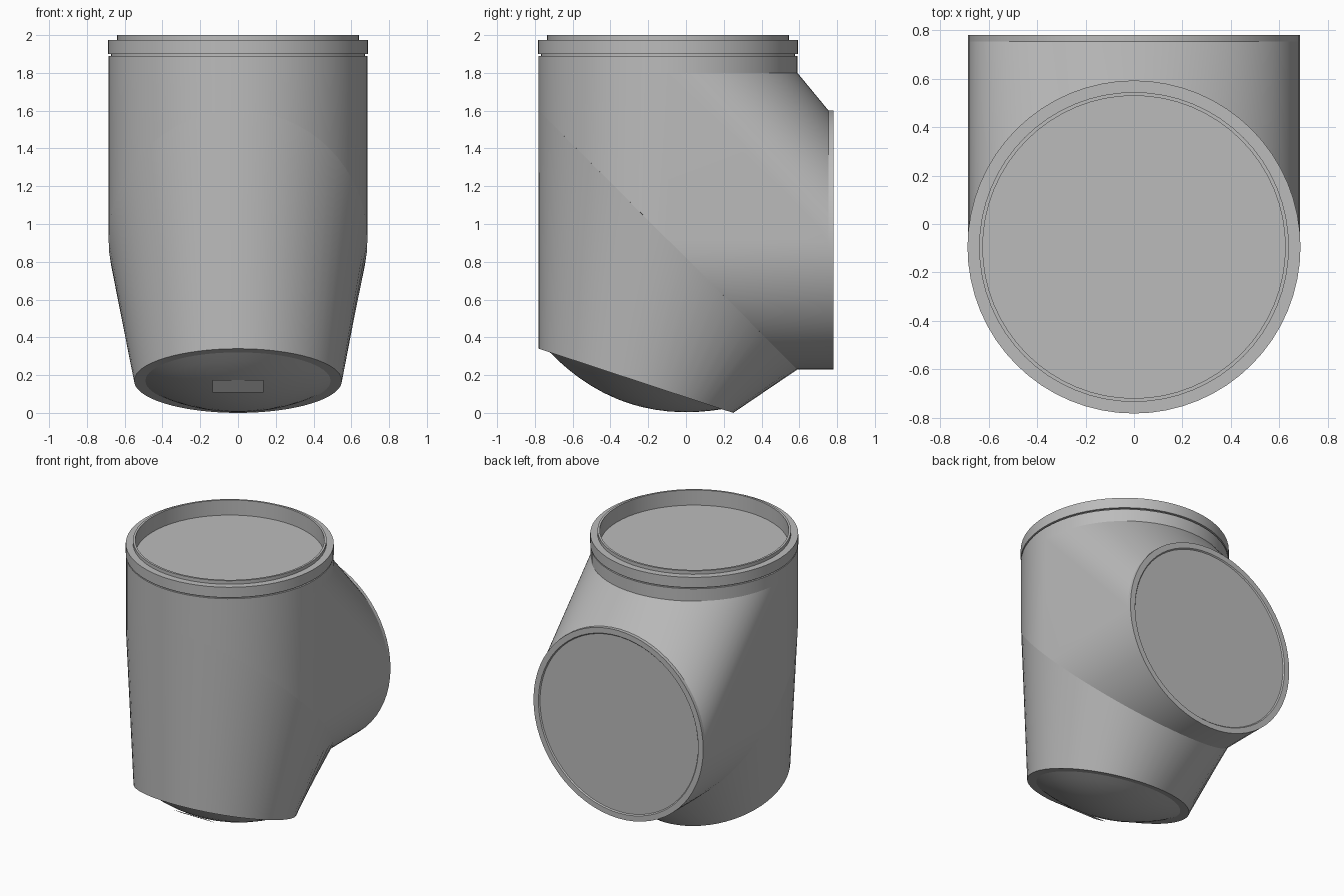
import bpy, bmesh, math
from mathutils import Vector

SEG = 64
R = 0.685            # pipe radius
CY, CZ = -0.095, 0.915   # axes of the upright and the side branch

if "Cube" in bpy.data.objects:
    bpy.data.objects.remove(bpy.data.objects["Cube"], do_unlink=True)


def material(name, rgb):
    m = bpy.data.materials.new(name)
    m.use_nodes = True
    m.diffuse_color = (*rgb, 1)
    m.node_tree.nodes["Principled BSDF"].inputs["Base Color"].default_value = (*rgb, 1)
    return m


GREY = material("grey", (0.5, 0.5, 0.5))
WHITE = material("white", (1, 1, 1))


def ellipse(centre, u, v):
    """Ring of points around centre with half axes u and v."""
    c, u, v = Vector(centre), Vector(u), Vector(v)
    steps = [2 * math.pi * i / SEG for i in range(SEG)]
    return [c + u * math.cos(t) + v * math.sin(t) for t in steps]


def finish(name, bm, mat=GREY):
    mesh = bpy.data.meshes.new(name)
    bm.to_mesh(mesh)
    bm.free()
    mesh.materials.append(mat)
    obj = bpy.data.objects.new(name, mesh)
    bpy.context.collection.objects.link(obj)
    bpy.ops.object.select_all(action='DESELECT')
    obj.select_set(True)
    bpy.context.view_layer.objects.active = obj
    bpy.ops.object.shade_smooth_by_angle(angle=math.radians(30))
    return obj


def loft(name, rings, cap=True):
    """Skin a row of rings; cap closes the last one."""
    bm = bmesh.new()
    rows = [[bm.verts.new(p) for p in ring] for ring in rings]
    for a, b in zip(rows, rows[1:]):
        for i in range(SEG):
            j = (i + 1) % SEG
            bm.faces.new((a[i], a[j], b[j], b[i]))
    if cap:
        bm.faces.new(rows[-1])
    return finish(name, bm)


def flat_ring(r, z):
    return ellipse((0, CY, z), (r, 0, 0), (0, r, 0))


def back_ring(r, y):
    return ellipse((0, y, CZ), (r, 0, 0), (0, 0, -r))


mitre = ellipse((0, CY, CZ), (R, 0, 0), (0, R, -R))

# Upper body: upright and side branch blended into one skin
bm = bmesh.new()
for p in flat_ring(R, 1.8) + back_ring(R, 0.755) + mitre:
    bm.verts.new(p)
hull = bmesh.ops.convex_hull(bm, input=bm.verts)
bmesh.ops.dissolve_limit(bm, angle_limit=0.002, verts=bm.verts, edges=bm.edges)
finish("upper_body", bm)

# Neck, groove, collar and recessed top
collar = [(R, 1.8), (R, 1.89), (0.672, 1.89), (0.672, 1.9), (0.688, 1.9),
          (0.688, 1.975), (0.64, 1.975), (0.64, 2.0), (0.625, 2.0), (0.625, 1.89)]
loft("top_collar", [flat_ring(r, z) for r, z in collar])

# Rim and plate closing the side branch
flange = [(R, 0.755), (R, 0.78), (0.645, 0.78), (0.638, 0.772)]
loft("back_flange", [back_ring(r, y) for r, y in flange])

# Lower body narrowing to the tilted bottom rim
C = Vector((0, -0.265, 0.17))
slope = Vector((0, 0.515, -0.17))
along = slope.normalized()
out = Vector((0, along.z, -along.y))


def bottom_ring(rx, ry, depth):
    return ellipse(C + out * depth, (rx, 0, 0), along * ry)


loft("lower_body", [mitre, bottom_ring(0.55, slope.length, 0),
                    bottom_ring(0.49, 0.48, 0)], cap=False)


# Shallow lens bulging from the bottom rim
def bulge(s):
    return 0.125 * (1 - s * s)


loft("bottom_lens", [bottom_ring(0.49 * s, 0.48 * s, bulge(s))
                     for s in (1, 0.88, 0.75, 0.6, 0.45, 0.3, 0.15, 0.03)])

# Small light plate on the lens
bm = bmesh.new()
corners = []
for x, u in ((-0.135, -0.28), (0.135, -0.28), (0.135, -0.16), (-0.135, -0.16)):
    p = C + along * u + out * (bulge(u / 0.48) + 0.006)
    corners.append(bm.verts.new((x, p.y, p.z)))
bm.faces.new(corners)
finish("lens_plate", bm, WHITE)

# Consistent outward faces
for obj in bpy.context.scene.objects:
    if obj.type == 'MESH' and obj.name in ("upper_body", "top_collar", "back_flange",
                                           "lower_body", "bottom_lens"):
        bm = bmesh.new()
        bm.from_mesh(obj.data)
        bmesh.ops.recalc_face_normals(bm, faces=bm.faces)
        bm.to_mesh(obj.data)
        bm.free()
